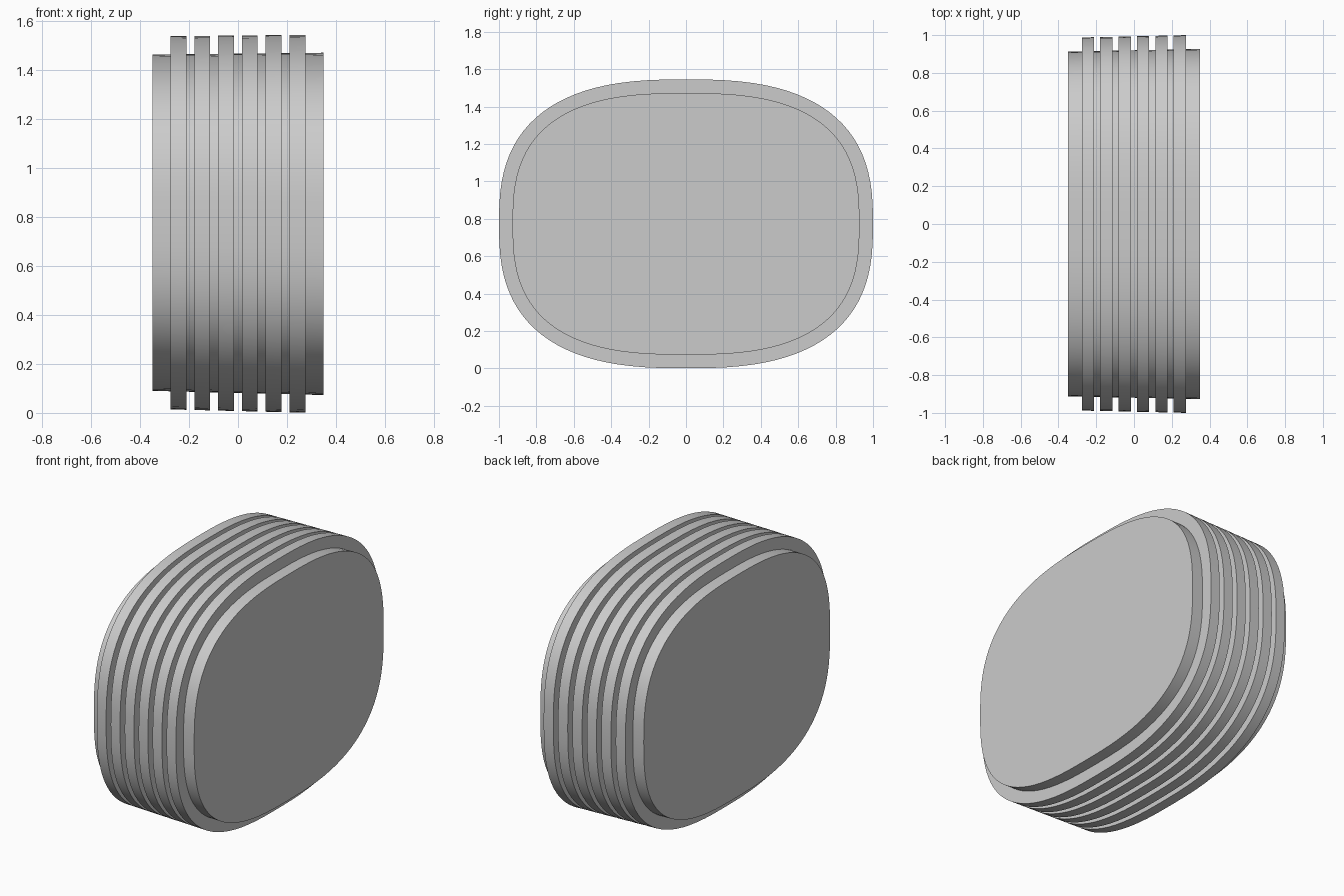
import bpy, bmesh, math

cube = bpy.data.objects.get("Cube")
if cube:
    bpy.data.objects.remove(cube, do_unlink=True)

SEGMENTS = 96
HALF_LENGTH = 0.349
FIN_COUNT, FIN_WIDTH, FIN_PITCH, FIN_START = 6, 0.065, 0.0972, -0.276
FIN_HEIGHT = 0.074

grey = bpy.data.materials.new("plain grey")
grey.use_nodes = True
colour = (0.6, 0.6, 0.6, 1)
grey.diffuse_color = colour
grey.node_tree.nodes["Principled BSDF"].inputs["Base Color"].default_value = colour


def outline(x, inset):
    """Rounded-box section at x; it widens slightly towards +x."""
    t = (x + HALF_LENGTH) / (2 * HALF_LENGTH)
    half_y = 0.986 + 0.0155 * t - inset
    top = 1.539 + 0.007 * t - inset
    bottom = 0.016 - 0.017 * t + inset
    power = 2 / (2.65 + inset)
    mid, half_z = (top + bottom) / 2, (top - bottom) / 2
    points = []
    for i in range(SEGMENTS):
        a = math.tau * i / SEGMENTS
        c, s = math.cos(a), math.sin(a)
        y = math.copysign(abs(c) ** power, c) * half_y
        z = math.copysign(abs(s) ** power, s) * half_z
        points.append((x, y, mid + z))
    return points


def slab(name, x0, x1, inset):
    """Closed solid lofted between two sections."""
    bm = bmesh.new()
    a, b = [[bm.verts.new(p) for p in outline(x, inset)] for x in (x0, x1)]
    for i in range(SEGMENTS):
        j = (i + 1) % SEGMENTS
        bm.faces.new((a[i], a[j], b[j], b[i]))
    bm.faces.new(a)
    bm.faces.new(b)
    bmesh.ops.recalc_face_normals(bm, faces=bm.faces[:])
    mesh = bpy.data.meshes.new(name)
    bm.to_mesh(mesh)
    bm.free()
    mesh.materials.append(grey)
    obj = bpy.data.objects.new(name, mesh)
    bpy.context.collection.objects.link(obj)
    bpy.ops.object.select_all(action="DESELECT")
    obj.select_set(True)
    bpy.context.view_layer.objects.active = obj
    bpy.ops.object.shade_smooth_by_angle(angle=math.radians(35))


# Core body
slab("core_body", -HALF_LENGTH, HALF_LENGTH, FIN_HEIGHT)

# Raised ribs around the body
for n in range(FIN_COUNT):
    start = FIN_START + n * FIN_PITCH
    slab(f"rib_{n + 1}", start, start + FIN_WIDTH, 0)
